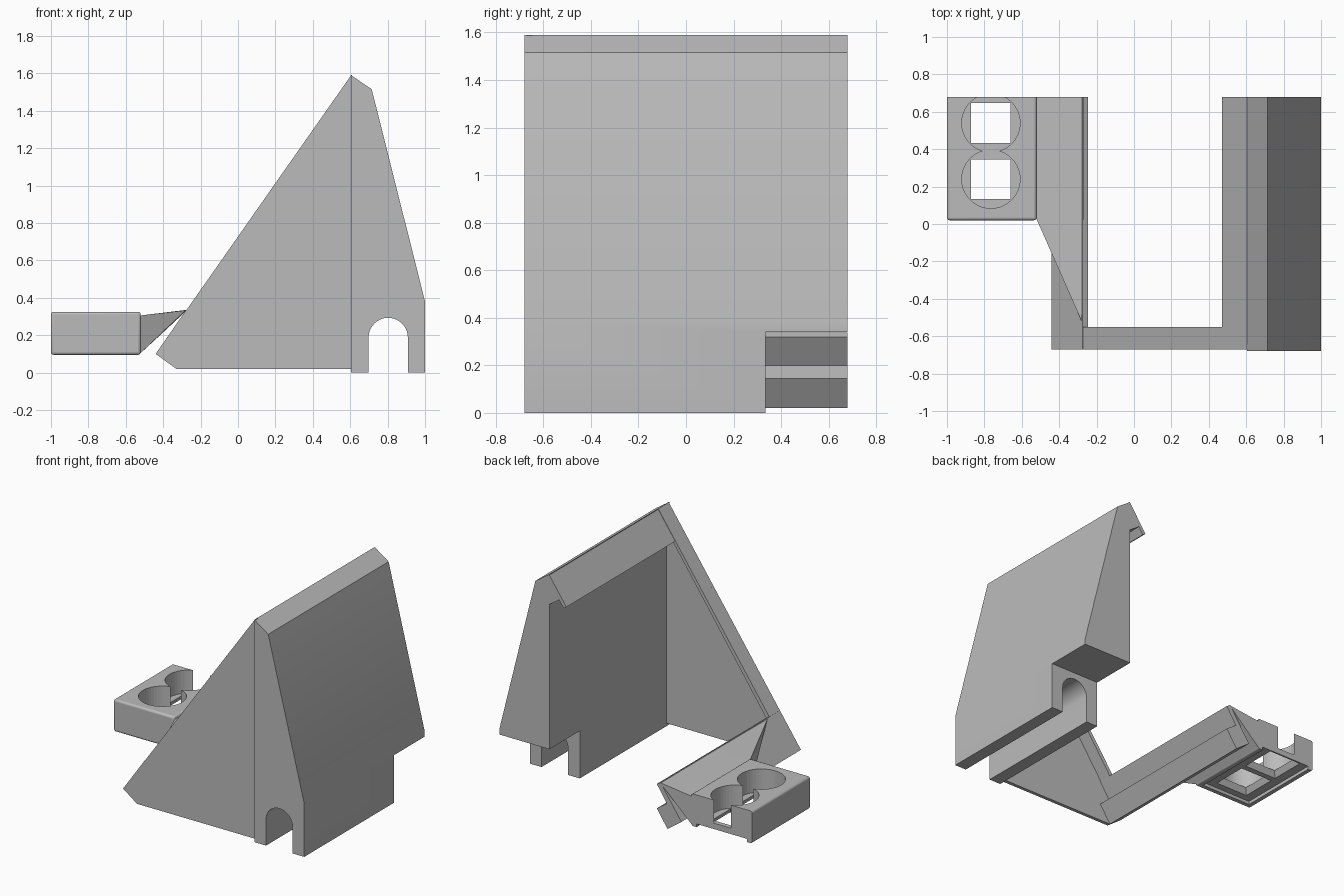
import bpy, bmesh, math

if "Cube" in bpy.data.objects:
    bpy.data.objects.remove(bpy.data.objects["Cube"])

gray = bpy.data.materials.new("light_gray")
gray.diffuse_color = (0.5, 0.5, 0.5, 1)
gray.use_nodes = True
gray.node_tree.nodes["Principled BSDF"].inputs["Base Color"].default_value = gray.diffuse_color


def finish(name, bm):
    bmesh.ops.recalc_face_normals(bm, faces=bm.faces)
    me = bpy.data.meshes.new(name)
    bm.to_mesh(me)
    bm.free()
    me.materials.append(gray)
    ob = bpy.data.objects.new(name, me)
    bpy.context.collection.objects.link(ob)
    return ob


def extrude_xz(name, pts, y0, y1):
    """Solid from an x-z profile swept along y."""
    bm = bmesh.new()
    f = bm.faces.new([bm.verts.new((x, y0, z)) for x, z in pts])
    r = bmesh.ops.extrude_face_region(bm, geom=[f])
    for v in r["geom"]:
        if isinstance(v, bmesh.types.BMVert):
            v.co.y = y1
    return finish(name, bm)


def frustum(name, cx, cy, z0, z1, r0, r1, n):
    """Vertical prism or taper; n = 4 gives an axis-aligned square."""
    bm = bmesh.new()
    k = math.sqrt(2) if n == 4 else 1
    off = math.pi / n
    rings = [[bm.verts.new((cx + r * k * math.cos(off + 2 * math.pi * i / n),
                            cy + r * k * math.sin(off + 2 * math.pi * i / n), z))
              for i in range(n)] for z, r in ((z0, r0), (z1, r1))]
    bm.faces.new(rings[0])
    bm.faces.new(rings[1])
    for i in range(n):
        j = (i + 1) % n
        bm.faces.new((rings[0][i], rings[0][j], rings[1][j], rings[1][i]))
    return finish(name, bm)


def box(name, x0, x1, y0, y1, z0, z1):
    return extrude_xz(name, [(x0, z0), (x1, z0), (x1, z1), (x0, z1)], y0, y1)


def cut(ob, cutter):
    m = ob.modifiers.new("cut", "BOOLEAN")
    m.operation = "DIFFERENCE"
    m.solver = "EXACT"
    m.object = cutter
    cutter.hide_render = True
    cutter.hide_viewport = True
    cutter.display_type = "WIRE"


def smooth(ob):
    bpy.ops.object.select_all(action="DESELECT")
    ob.select_set(True)
    bpy.context.view_layer.objects.active = ob
    bpy.ops.object.shade_smooth_by_angle(angle=math.radians(30))


# Main wedge with arched cable channel
arch = [(0.803 - 0.105 * math.cos(math.pi * i / 20),
         0.188 + 0.105 * math.sin(math.pi * i / 20)) for i in range(21)]
wedge = extrude_xz("wedge_body",
                   [(0.605, 0), (0.698, 0)] + arch +
                   [(0.908, 0), (1, 0), (1, 0.38), (0.715, 1.515), (0.605, 1.59)],
                   -0.68, 0.68)
cut(wedge, box("rear_step_cutter", 0.5, 1.1, 0.335, 0.8, -0.1, 0.34))
smooth(wedge)

# Top lip that hooks over the panel slot
extrude_xz("top_lip", [(0.607, 1.588), (0.47, 1.393), (0.492, 1.378),
                       (0.527, 1.428), (0.607, 1.374)], -0.665, 0.68)

# Thin triangular front wall
extrude_xz("front_wall", [(-0.44, 0.1), (-0.33, 0.02), (0.61, 0.02), (0.61, 1.59), (0.605, 1.59)],
           -0.67, -0.645)

# Flange along the sloped edge of the front wall
extrude_xz("front_flange", [(-0.44, 0.1), (-0.415, 0.083), (0.607, 1.555), (0.605, 1.59)],
           -0.668, -0.55)

# Lower rail with panel slot
extrude_xz("lower_rail", [(-0.44, 0.1), (-0.33, 0.02), (-0.245, 0.145),
                          (-0.325, 0.2), (-0.245, 0.32), (-0.275, 0.338)], -0.668, 0.68)

# Connector between rail and tray
section = [(-0.525, 0.1), (-0.27, 0.336), (-0.525, 0.305)]
extrude_xz("tray_connector", section, 0.035, 0.68)

# Tapered gusset running forward along the rail
bm = bmesh.new()
base = [bm.verts.new((x, 0.035, z)) for x, z in section]
tip = bm.verts.new((-0.28, -0.52, 0.333))
bm.faces.new(base)
for i in range(3):
    bm.faces.new((base[i], base[(i + 1) % 3], tip))
finish("gusset", bm)

# Tray with rounded edges, trimmed flat at the back
tray = box("tray", -1, -0.52, 0.02, 0.8, 0.095, 0.325)
bev = tray.modifiers.new("rounding", "BEVEL")
bev.width = 0.014
bev.segments = 3
cut(tray, box("tray_trim_cutter", -1.1, -0.4, 0.68, 0.9, 0, 0.5))
# Underside recess
cut(tray, box("recess_cutter", -0.96, -0.56, 0.06, 0.7, 0.05, 0.118))
# Round pockets with tapered square openings
for i, cy in enumerate((0.24, 0.54)):
    cut(tray, frustum(f"pocket_cutter_{i}", -0.765, cy, 0.16, 0.4, 0.156, 0.156, 48))
    cut(tray, frustum(f"opening_cutter_{i}", -0.765, cy, 0.09, 0.17, 0.145, 0.1, 4))
smooth(tray)
